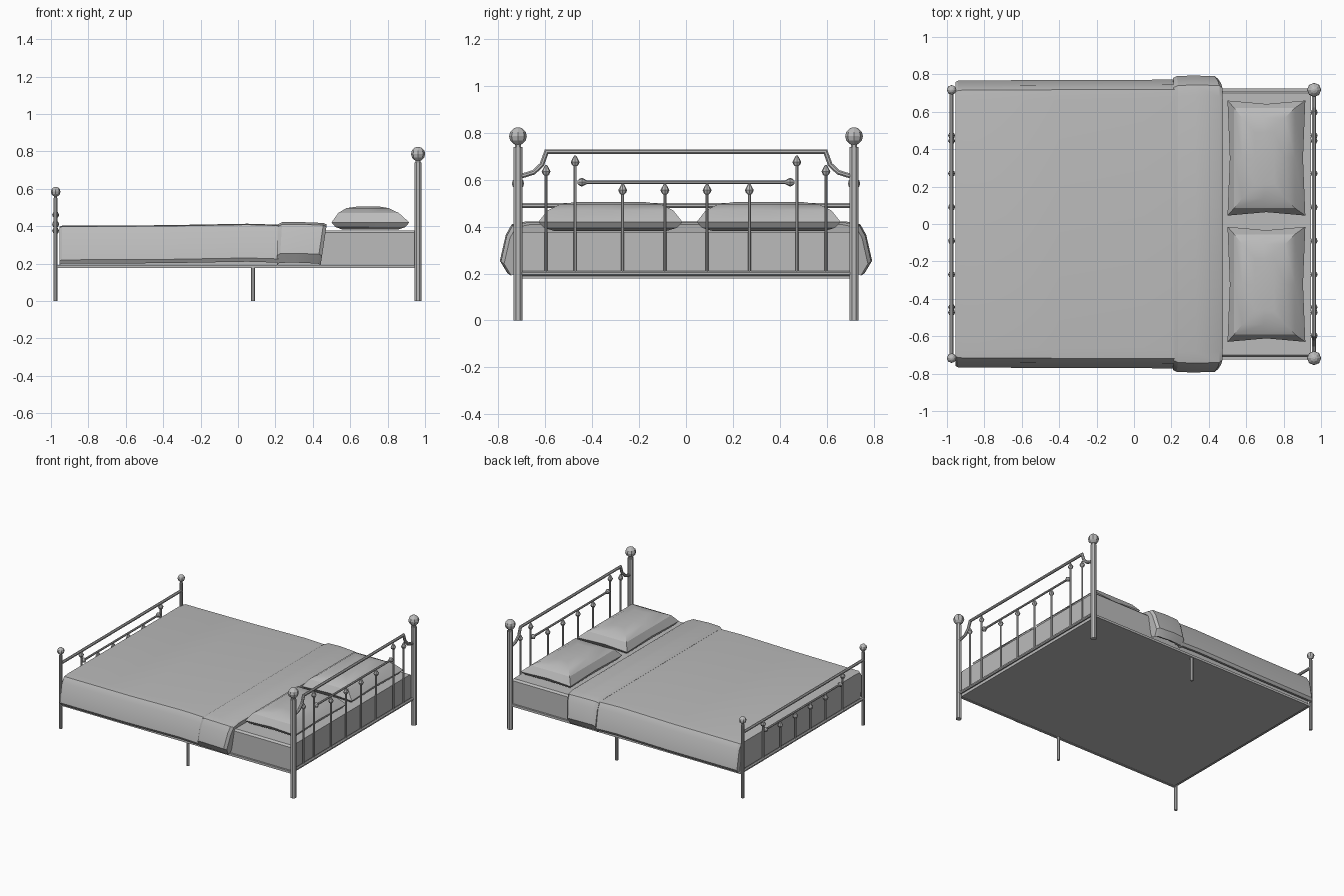
import bpy, bmesh, math
from mathutils import Vector

cube = bpy.data.objects.get("Cube")
if cube:
    bpy.data.objects.remove(cube, do_unlink=True)

grey = bpy.data.materials.new("plain grey")
grey.use_nodes = True
GREY = (0.5, 0.5, 0.5, 1)
grey.diffuse_color = GREY
grey.node_tree.nodes["Principled BSDF"].inputs["Base Color"].default_value = GREY


def finish(name, bm, smooth=False):
    bmesh.ops.recalc_face_normals(bm, faces=bm.faces)
    mesh = bpy.data.meshes.new(name)
    bm.to_mesh(mesh)
    bm.free()
    mesh.materials.append(grey)
    obj = bpy.data.objects.new(name, mesh)
    bpy.context.collection.objects.link(obj)
    if smooth:
        bpy.ops.object.select_all(action="DESELECT")
        obj.select_set(True)
        bpy.context.view_layer.objects.active = obj
        bpy.ops.object.shade_smooth_by_angle(angle=math.radians(25))
    return obj


def loft(bm, rings):
    """Skin a list of equally long closed rings and cap both ends."""
    loops = [[bm.verts.new(p) for p in ring] for ring in rings]
    for a, b in zip(loops, loops[1:]):
        for i in range(len(a)):
            j = (i + 1) % len(a)
            bm.faces.new((a[i], a[j], b[j], b[i]))
    bm.faces.new(loops[0])
    bm.faces.new(loops[-1])


def tube(bm, path, radius, sides=8):
    """Round bar along points that share one x plane or run along x."""
    pts = [Vector(p) for p in path]
    rings = []
    for i, p in enumerate(pts):
        before = (p - pts[i - 1]).normalized() if i else None
        after = (pts[i + 1] - p).normalized() if i < len(pts) - 1 else None
        t = ((before or after) + (after or before)).normalized()
        side = Vector((0, 1, 0)) if abs(t.x) > 0.9 else Vector((1, 0, 0))
        up = t.cross(side)
        stretch = 1 / max(0.5, t.dot(before or after))
        turns = [2 * math.pi * (k + 0.5) / sides for k in range(sides)]
        rings.append([p + radius * (side * math.cos(a) + up * stretch * math.sin(a))
                      for a in turns])
    loft(bm, rings)


def turned(bm, base, axis, profile, sides=8):
    """Lathe (distance, radius) pairs along an axis."""
    axis = Vector(axis)
    side = Vector((1, 0, 0))
    up = axis.cross(side)
    rings = []
    for d, r in profile:
        rings.append([Vector(base) + axis * d + r * (side * math.cos(k * math.tau / sides)
                      + up * math.sin(k * math.tau / sides)) for k in range(sides)])
    loft(bm, rings)


FINIAL = [(-0.022, 0.008), (-0.016, 0.014), (-0.004, 0.019), (0.024, 0.004)]


def spindle(bm, x, y, top):
    tube(bm, [(x, y, 0.2), (x, y, top)], 0.007)
    turned(bm, (x, y, top), (0, 0, 1), FINIAL)


def end_frame(name, x, post_r, post_top, ball_r, outer, inner, inner_top, rail_z, rail_path):
    # Posts with neck and faceted ball
    bm = bmesh.new()
    for s in (-1, 1):
        y = s * 0.717
        tube(bm, [(x, y, 0), (x, y, post_top)], post_r)
        tube(bm, [(x, y, post_top), (x, y, post_top + 0.015)], post_r * 0.7)
        ball = [(ball_r * (1 - math.cos(a * math.pi / 6)),
                 max(ball_r * math.sin(a * math.pi / 6), ball_r * 0.15)) for a in range(7)]
        turned(bm, (x, y, post_top + 0.008), (0, 0, 1), ball)
    finish(name + "_posts", bm)
    # Top and bottom rails
    bm = bmesh.new()
    tube(bm, rail_path, 0.011)
    tube(bm, [(x, -0.71, 0.2), (x, 0.71, 0.2)], 0.012)
    finish(name + "_rails", bm)
    # Spindles and the short cross rail with pointed ends
    bm = bmesh.new()
    for s in (-1, 1):
        for y, top in outer:
            spindle(bm, x, s * y, top)
        for y in inner:
            spindle(bm, x, s * y, inner_top)
        turned(bm, (x, s * 0.44, rail_z), (0, -s, 0), FINIAL)
    tube(bm, [(x, -0.45, rail_z), (x, 0.45, rail_z)], 0.008)
    finish(name + "_spindles", bm)


# Headboard: arched top rail
HX, FX = 0.963, -0.975
half = [(0.705, 0.615), (0.65, 0.632), (0.615, 0.665), (0.595, 0.72)]
arch = [(HX, -y, z) for y, z in half] + [(HX, y, z) for y, z in reversed(half)]
end_frame("headboard", HX, 0.021, 0.74, 0.038, [(0.597, 0.64), (0.473, 0.68)],
          [0.27, 0.09], 0.56, 0.59, arch)

# Footboard: straight top rail
end_frame("footboard", FX, 0.012, 0.55, 0.026, [(0.473, 0.465)],
          [0.27, 0.09], 0.38, 0.41, [(FX, -0.71, 0.49), (FX, 0.71, 0.49)])

# Side rails and middle legs
bm = bmesh.new()
for s in (-1, 1):
    tube(bm, [(FX, s * 0.717, 0.185), (HX, s * 0.717, 0.185)], 0.012, 4)
    tube(bm, [(0.08, s * 0.71, 0), (0.08, s * 0.71, 0.19)], 0.011)
finish("side_rails_and_middle_legs", bm)

# Mattress
bm = bmesh.new()
loft(bm, [[(x, -0.712, 0.18), (x, 0.712, 0.18), (x, 0.712, 0.365), (x, 0.7, 0.378),
           (x, -0.7, 0.378), (x, -0.712, 0.365)] for x in (-0.955, 0.945)])
finish("mattress", bm, True)


def drape(name, sections, half_profile):
    """Cloth hanging over both sides; each section is (x, lean, widen, lift)."""
    bm = bmesh.new()
    rings = []
    for x, lean, widen, lift in sections:
        pts = [(x + lean * (0.4 - z), y + widen, z + lift) for y, z in half_profile]
        right = [(px, -y, z) for px, y, z in pts]
        rings.append(pts + right[::-1])
    loft(bm, rings)
    # The concave end caps need clean triangles
    bmesh.ops.triangulate(bm, faces=[f for f in bm.faces if len(f.verts) > 4])
    finish(name, bm, True)


# Blanket and its folded-back band (half outline: inner hem to top centre side)
drape("blanket",
      [(-0.955, 0, -0.008, -0.006), (-0.94, 0, 0, 0), (-0.4, 0, 0.003, 0.002),
       (0.05, 0, 0.004, 0.01), (0.25, 0, 0.005, 0.004)],
      [(0.6, 0.37), (0.7, 0.37), (0.732, 0.205), (0.755, 0.2), (0.767, 0.22),
       (0.74, 0.36), (0.715, 0.398), (0.66, 0.403)])
drape("folded_blanket_band",
      [(0.212, -0.02, -0.01, -0.008), (0.235, -0.06, 0, 0.004), (0.33, -0.1, 0.004, 0.005),
       (0.455, -0.15, 0, 0), (0.472, -0.15, -0.014, -0.008)],
      [(0.6, 0.37), (0.7, 0.37), (0.732, 0.215), (0.76, 0.2), (0.79, 0.25),
       (0.765, 0.36), (0.74, 0.405), (0.68, 0.417)])


# Pillows: stacked rings with pinched sides
def pillow(name, y0, y1):
    bm = bmesh.new()
    cx, cy = 0.708, (y0 + y1) / 2
    hx, hy = 0.208, (y1 - y0) / 2
    rings = []
    for z, fx, fy, pinch, shift in [(0.382, 0.72, 0.78, 0, 0), (0.395, 0.9, 0.92, 0.03, 0),
                                    (0.42, 1, 1, 0.06, 0), (0.47, 0.78, 0.87, 0, -0.01),
                                    (0.496, 0.55, 0.7, 0, -0.015), (0.506, 0.25, 0.45, 0, -0.01)]:
        a, b = hx * fx, hy * fy
        m, n = a * (1 - pinch), b * (1 - pinch)
        outline = [(-a, -b), (0, -n), (a, -b), (m, 0), (a, b), (0, n), (-a, b), (-m, 0)]
        rings.append([(cx + shift + x, cy + y, z) for x, y in outline])
    loft(bm, rings)
    finish(name, bm, True)


pillow("left_pillow", 0.045, 0.66)
pillow("right_pillow", -0.63, -0.015)
